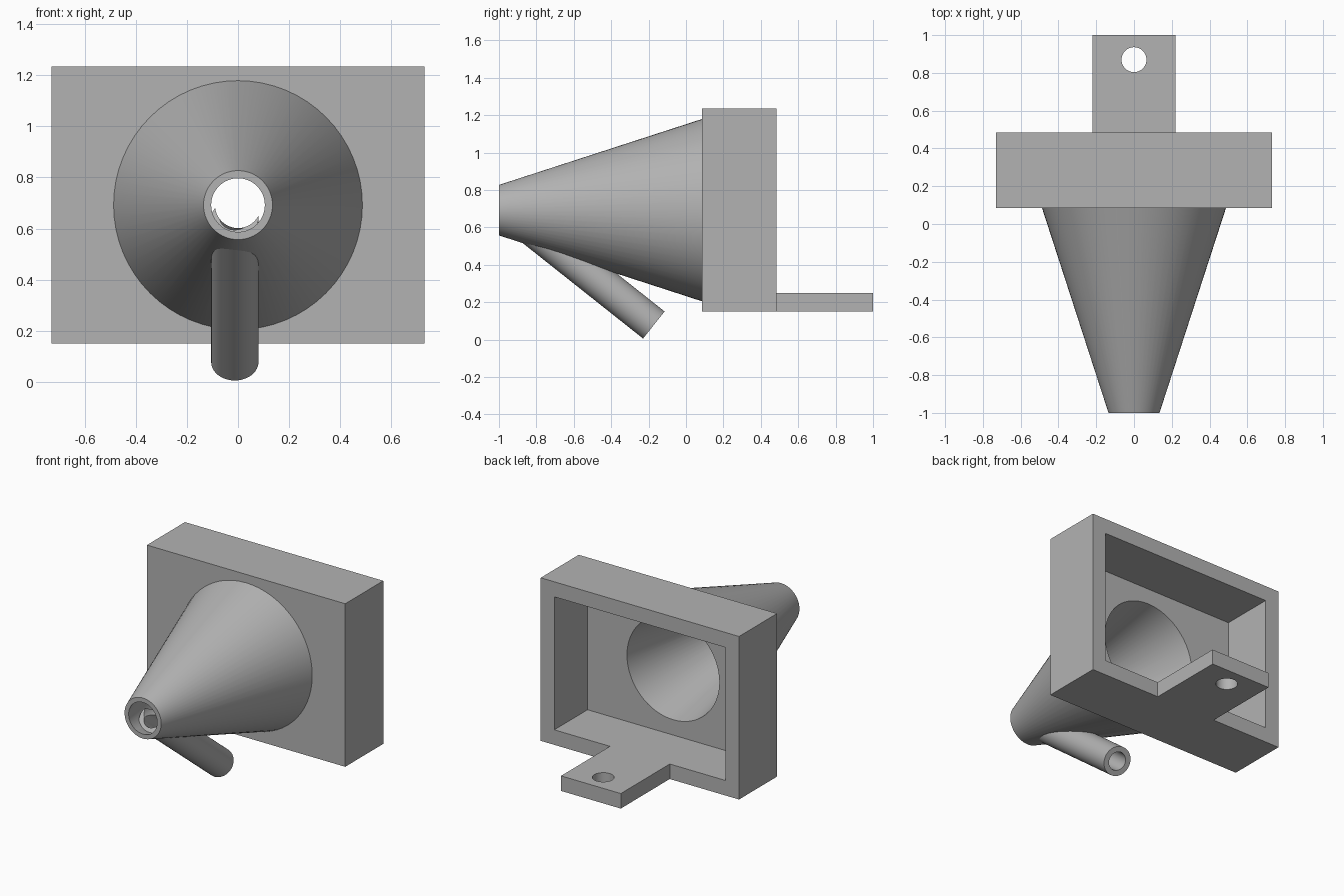
import bpy, math
from mathutils import Vector

cube = bpy.data.objects.get("Cube")
if cube:
    bpy.data.objects.remove(cube, do_unlink=True)

grey = bpy.data.materials.new("light_grey")
grey.use_nodes = True
colour = (0.45, 0.45, 0.45, 1)
grey.diffuse_color = colour
grey.node_tree.nodes["Principled BSDF"].inputs["Base Color"].default_value = colour


def box(name, low, high):
    low, high = Vector(low), Vector(high)
    bpy.ops.mesh.primitive_cube_add(size=1, location=(low + high) / 2)
    ob = bpy.context.object
    ob.name = name
    ob.scale = high - low
    bpy.ops.object.transform_apply()
    ob.data.materials.append(grey)
    return ob


def cone(name, start, end, r_start, r_end, sides=64):
    """Solid cone or cylinder between two points."""
    start, end = Vector(start), Vector(end)
    axis = end - start
    bpy.ops.mesh.primitive_cone_add(
        vertices=sides, radius1=r_start, radius2=r_end, depth=axis.length,
        location=(start + end) / 2, rotation=axis.to_track_quat("Z", "Y").to_euler())
    ob = bpy.context.object
    ob.name = name
    bpy.ops.object.transform_apply()
    ob.data.materials.append(grey)
    return ob


def combine(ob, other, operation="DIFFERENCE"):
    mod = ob.modifiers.new("combine", "BOOLEAN")
    mod.operation, mod.solver, mod.object = operation, "EXACT", other
    bpy.context.view_layer.objects.active = ob
    bpy.ops.object.modifier_apply(modifier=mod.name)


W, BACK, FRONT, BOTTOM, TOP = 0.73, 0.485, 0.085, 0.15, 1.235
WALL, PLATE = 0.1, 0.05
AXIS_Z = 0.692

# Cutter shared by the cone interior and the front plate opening
y0, y1 = -1.05, 0.2
slope = (0.34 - 0.105) / 1.135
bore = cone("cone_bore", (0, y0, AXIS_Z), (0, y1, AXIS_Z),
            0.105 + slope * (y0 + 1), 0.105 + slope * (y1 + 1))

# Side tube positions, running from the low rear end up into the nozzle
low_end = Vector((-0.0125, -0.172, 0.078))
direction = Vector((0, -0.783, 0.621)).normalized()
top_end = low_end + direction * 0.905
tube_bore = cone("tube_bore", low_end - direction * 0.05,
                 top_end + direction * 0.05, 0.058, 0.058, 32)

# Open-backed housing with a mounting tab
housing = box("housing", (-W, FRONT, BOTTOM), (W, BACK, TOP))
cavity = box("cavity", (-W + WALL, FRONT + PLATE, BOTTOM + WALL),
             (W - WALL, BACK + 0.1, TOP - WALL))
tab = box("tab", (-0.22, BACK - 0.05, BOTTOM), (0.22, 1, BOTTOM + WALL))
tab_hole = cone("tab_hole", (0, 0.87, 0), (0, 0.87, 0.4), 0.066, 0.066, 48)
combine(housing, cavity)
combine(housing, tab, "UNION")
combine(housing, tab_hole)
combine(housing, bore)

# Hollow funnel
funnel = cone("funnel", (0, -1, AXIS_Z), (0, FRONT, AXIS_Z), 0.135, 0.487)
combine(funnel, bore)
combine(funnel, tube_bore)

# Hollow side tube, trimmed where it enters the nozzle
tube = cone("side_tube", low_end, top_end, 0.0925, 0.0925, 48)
trim = cone("nozzle_trim", (0, -1.1, AXIS_Z), (0, 0, AXIS_Z), 0.09, 0.09)
combine(tube, tube_bore)
combine(tube, trim)

for helper in (bore, tube_bore, cavity, tab, tab_hole, trim):
    bpy.data.objects.remove(helper, do_unlink=True)

# Smooth the round surfaces, keep corners sharp
for ob in (housing, funnel, tube):
    bpy.ops.object.select_all(action="DESELECT")
    ob.select_set(True)
    bpy.context.view_layer.objects.active = ob
    bpy.ops.object.shade_smooth_by_angle(angle=math.radians(30))
